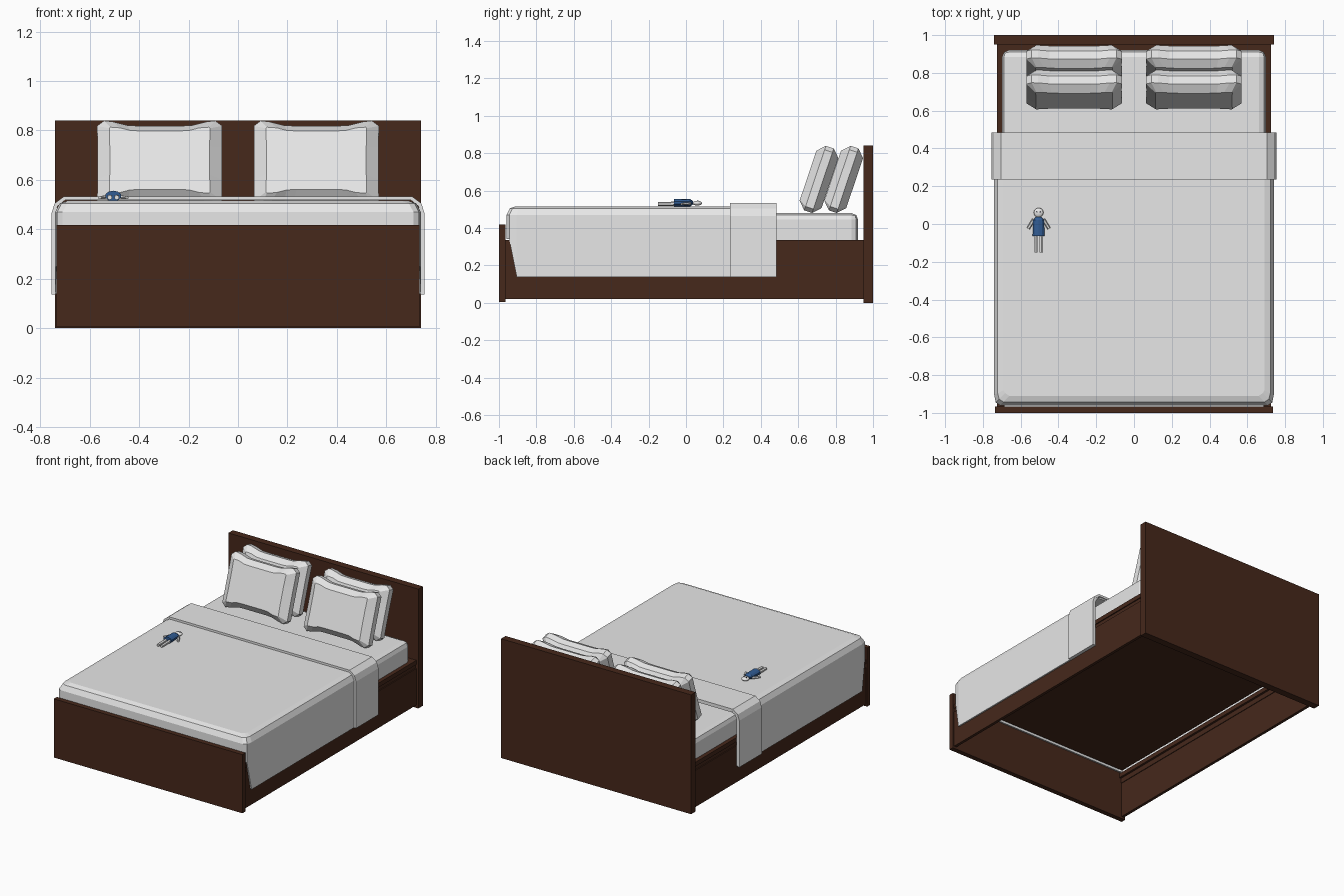
import bpy, bmesh, math
from mathutils import Vector

if "Cube" in bpy.data.objects:
    bpy.data.objects.remove(bpy.data.objects["Cube"])


def material(name, rgb):
    m = bpy.data.materials.new(name)
    m.diffuse_color = (*rgb, 1)
    m.use_nodes = True
    m.node_tree.nodes["Principled BSDF"].inputs["Base Color"].default_value = m.diffuse_color
    return m


WOOD = material("dark_wood", (0.061, 0.021, 0.011))
LINEN = material("white_linen", (0.8, 0.8, 0.8))
BLUE = material("blue_cloth", (0.03, 0.105, 0.29))
BLACK = material("dark_eyes", (0.02, 0.02, 0.03))


def finish(name, bm, mat, smooth=False):
    bmesh.ops.recalc_face_normals(bm, faces=bm.faces)
    me = bpy.data.meshes.new(name)
    bm.to_mesh(me)
    bm.free()
    me.materials.append(mat)
    for p in me.polygons:
        p.use_smooth = smooth
    ob = bpy.data.objects.new(name, me)
    bpy.context.collection.objects.link(ob)
    return ob


def box(name, lo, hi, mat, bevel=0, seg=1, open_bottom=False):
    bm = bmesh.new()
    bmesh.ops.create_cube(bm, size=1)
    for v in bm.verts:
        v.co = Vector([lo[i] if v.co[i] < 0 else hi[i] for i in range(3)])
    if bevel:
        edges = [e for e in bm.edges if not open_bottom or max(v.co.z for v in e.verts) > lo[2] + 1e-4]
        bmesh.ops.bevel(bm, geom=edges, offset=bevel, segments=seg, profile=0.5, affect='EDGES')
    bm.normal_update()
    if open_bottom:
        bmesh.ops.delete(bm, geom=[f for f in bm.faces if f.normal.z < -0.9], context='FACES_ONLY')
    return finish(name, bm, mat)


def rod(name, a, b, r1, r2, mat, sides=8, flat=1.0):
    # tapered cylinder from a to b, optionally flattened in z
    a, b = Vector(a), Vector(b)
    bm = bmesh.new()
    bmesh.ops.create_cone(bm, cap_ends=True, segments=sides, radius1=r1, radius2=r2, depth=(b - a).length)
    q = Vector((0, 0, 1)).rotation_difference(b - a)
    for v in bm.verts:
        c = q @ v.co
        c.z *= flat
        v.co = c + (a + b) / 2
    return finish(name, bm, mat)


def loft(bm, rings, closed=False):
    vs = [[bm.verts.new(p) for p in r] for r in rings]
    n = len(vs[0])
    for r, s in zip(vs, vs[1:]):
        for i in range(n if closed else n - 1):
            j = (i + 1) % n
            bm.faces.new((r[i], r[j], s[j], s[i]))
    return vs


def thicken(ob, t):
    if max(ob.data.polygons, key=lambda p: p.area if abs(p.normal.z) > 0.9 else 0).normal.z < 0:
        ob.data.flip_normals()
    m = ob.modifiers.new("thickness", 'SOLIDIFY')
    m.thickness = t
    m.offset = -1


# wooden frame: rails with a shadow groove under the ledge that carries the mattress
box("headboard", (-0.74, 0.95, 0), (0.74, 1, 0.84), WOOD)
box("footboard", (-0.735, -1, 0.005), (0.735, -0.966, 0.418), WOOD)
for s, side in ((-1, "left"), (1, "right")):
    for part, x0, x1, z0, z1 in (("rail", 0.705, 0.725, 0.02, 0.278),
                                 ("rail_groove", 0.7, 0.718, 0.27, 0.31),
                                 ("rail_ledge", 0.685, 0.725, 0.305, 0.335)):
        xs = sorted((s * x0, s * x1))
        box(f"{side}_{part}", (xs[0], -0.966, z0), (xs[1], 0.95, z1), WOOD)
box("head_ledge", (-0.69, 0.9, 0.305), (0.69, 0.95, 0.335), WOOD)
box("base_board", (-0.675, -0.925, 0.338), (0.675, 0.905, 0.35), WOOD)

# mattress, open underneath where the board closes it
box("mattress", (-0.698, -0.945, 0.336), (0.698, 0.92, 0.48), LINEN, 0.035, 2, True)

# blanket: open shell draped over the sides and tucked behind the footboard
bm = bmesh.new()
rings = []
for inset, z in ((0.05, 0.516), (0.018, 0.505), (0, 0.47), (0, None)):
    half = [(0.74 - inset, 0.48, 0.138), (0.74 - inset, -0.905 + inset * 0.5, 0.138),
            (0.732 - inset, -0.945 + inset, 0.34), (0.71 - inset, -0.96 + inset, 0.34)]
    ring = [(x, y, z or low) for x, y, low in half]
    rings.append(ring + [(-x, y, h) for x, y, h in reversed(ring)])
vs = loft(bm, rings)
bm.faces.new(vs[0])
thicken(finish("blanket", bm, LINEN), 0.01)

# turned-back fold of the blanket
bm = bmesh.new()
half = [(0.755, 0.137), (0.755, 0.465), (0.742, 0.505), (0.705, 0.533)]
prof = half + [(-x, z) for x, z in reversed(half)]
loft(bm, [[(x, y, z) for x, z in prof] for y in (0.235, 0.485)])
thicken(finish("blanket_fold", bm, LINEN), 0.016)


# pillows: faceted cushions with drawn-out corners
def pillow(name, x, y):
    quarter = [(0.252, 0.07), (0.253, 0.16), (0.225, 0.182), (0.19, 0.178), (0.13, 0.162), (0.09, 0.16)]
    face = [(0.202, 0.06), (0.204, 0.136), (0.2, 0.141), (0.16, 0.138), (0.12, 0.127), (0.08, 0.125)]

    def outline(q):
        r = q + [(-a, b) for a, b in reversed(q)]
        return r + [(-a, -b) for a, b in r]
    bm = bmesh.new()
    layers = ((face, -0.062), (quarter, -0.022), (quarter, 0.022), (face, 0.062))
    vs = loft(bm, [[(a, t, b) for a, b in outline(q)] for q, t in layers], True)
    bm.faces.new(vs[0])
    bm.faces.new(vs[-1])
    ob = finish(name, bm, LINEN)
    ob.location = (x, y, 0.66)
    ob.rotation_euler.x = -0.325


for s, side in ((-1, "left"), (1, "right")):
    pillow(side + "_front_pillow", s * 0.317, 0.711)
    pillow(side + "_back_pillow", s * 0.317, 0.843)

# small doll lying on the blanket
DX = -0.505
rod("doll_body", (DX, -0.063, 0.535), (DX, 0.022, 0.535), 0.033, 0.03, BLUE, 10, 0.65)
rod("doll_shoulders", (DX, 0.022, 0.535), (DX, 0.038, 0.535), 0.03, 0.014, BLUE, 10, 0.65)
bm = bmesh.new()
bmesh.ops.create_uvsphere(bm, u_segments=12, v_segments=8, radius=0.026)
for v in bm.verts:
    v.co = Vector((v.co.x + DX, v.co.y + 0.06, v.co.z * 0.5 + 0.533))
finish("doll_head", bm, LINEN, True)
for s, side in ((-1, "left"), (1, "right")):
    rod(f"doll_{side}_arm", (DX + s * 0.026, 0.024, 0.531), (DX + s * 0.055, -0.024, 0.528), 0.009, 0.009, LINEN, 6, 0.8)
    rod(f"doll_{side}_leg", (DX + s * 0.014, -0.15, 0.529), (DX + s * 0.014, -0.055, 0.53), 0.01, 0.011, LINEN, 6)
    rod(f"doll_{side}_eye", (DX + s * 0.009, 0.064, 0.541), (DX + s * 0.009, 0.064, 0.547), 0.004, 0.004, BLACK)
